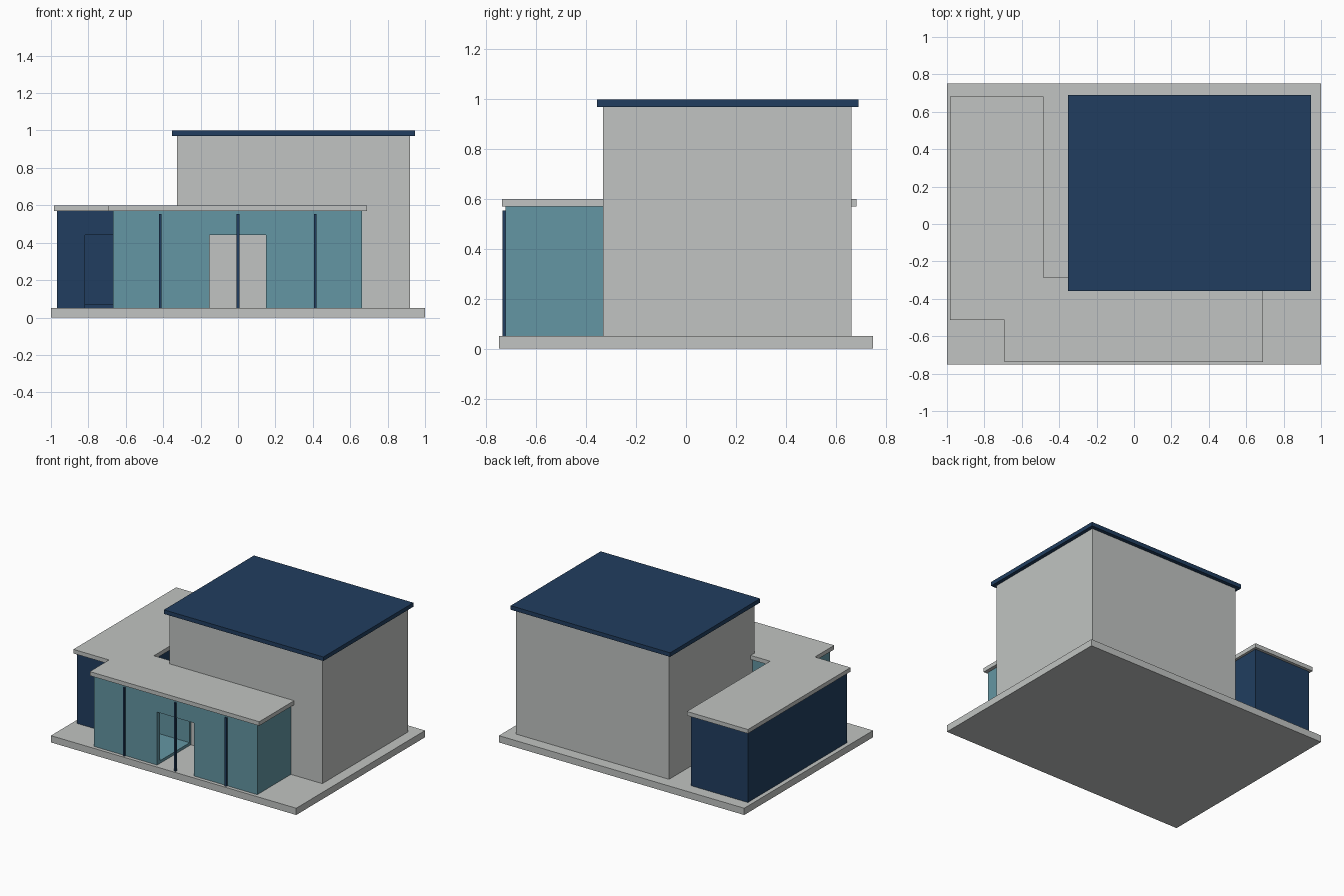
import bpy
import bmesh

if "Cube" in bpy.data.objects:
    bpy.data.objects.remove(bpy.data.objects["Cube"])


def material(name, rgb):
    m = bpy.data.materials.new(name)
    m.diffuse_color = (*rgb, 1)
    m.use_nodes = True
    m.node_tree.nodes["Principled BSDF"].inputs["Base Color"].default_value = m.diffuse_color
    return m


GREY = material("light grey", (0.533, 0.552, 0.539))
TEAL = material("teal glass", (0.127, 0.305, 0.366))
NAVY = material("navy blue", (0.015, 0.048, 0.115))


def prism(name, outline, z0, z1, mat=None):
    """Extrude a counter-clockwise plan outline from z0 to z1."""
    bm = bmesh.new()
    base = bm.faces.new([bm.verts.new((x, y, z0)) for x, y in outline])
    ext = bmesh.ops.extrude_face_region(bm, geom=[base], use_keep_orig=True)
    top = [v for v in ext["geom"] if isinstance(v, bmesh.types.BMVert)]
    bmesh.ops.translate(bm, verts=top, vec=(0, 0, z1 - z0))
    bmesh.ops.recalc_face_normals(bm, faces=bm.faces)
    me = bpy.data.meshes.new(name)
    bm.to_mesh(me)
    bm.free()
    if mat:
        me.materials.append(mat)
    ob = bpy.data.objects.new(name, me)
    bpy.context.collection.objects.link(ob)
    return ob


def box(name, x0, x1, y0, y1, z0, z1, mat=None):
    return prism(name, [(x0, y0), (x1, y0), (x1, y1), (x0, y1)], z0, z1, mat)


def cut(target, name, *bounds):
    """Subtract a hidden box from the target."""
    cutter = box(name, *bounds)
    cutter.hide_render = True
    cutter.hide_viewport = True
    mod = target.modifiers.new(name, "BOOLEAN")
    mod.operation = "DIFFERENCE"
    mod.solver = "EXACT"
    mod.object = cutter


# Ground slab
box("base_slab", -1, 1, -0.75, 0.75, 0, 0.05, GREY)

# Tall hall with its overhanging roof
box("main_hall", -0.327, 0.92, -0.332, 0.664, 0.05, 0.97, GREY)
box("main_roof", -0.354, 0.946, -0.357, 0.691, 0.97, 1.0, NAVY)

# Hollow glazed lobby with a doorway
lobby = box("glass_lobby", -0.668, 0.664, -0.724, -0.305, 0.05, 0.57, TEAL)
cut(lobby, "lobby_cavity", -0.638, 0.634, -0.694, -0.345, 0.07, 0.55)
cut(lobby, "lobby_doorway", -0.152, 0.15, -0.8, -0.2, 0.02, 0.44)

# Hollow side wing with a doorway
wing = box("side_wing", -0.968, -0.503, -0.492, 0.662, 0.05, 0.57, NAVY)
cut(wing, "wing_cavity", -0.938, -0.533, -0.462, 0.632, 0.07, 0.55)
cut(wing, "wing_doorway", -0.818, -0.65, -0.6, -0.4, 0.02, 0.44)

# Shared L-shaped flat roof over lobby and wing
prism("low_roof", [(-0.983, -0.513), (-0.692, -0.513), (-0.692, -0.738),
                   (0.69, -0.738), (0.69, -0.287), (-0.485, -0.287),
                   (-0.485, 0.683), (-0.983, 0.683)], 0.57, 0.6, GREY)

# Slim posts on the lobby front
for i, x in enumerate((-0.416, 0, 0.413)):
    box(f"front_post_{i + 1}", x - 0.007, x + 0.007, -0.736, -0.722,
        0.05, 0.554, NAVY)
